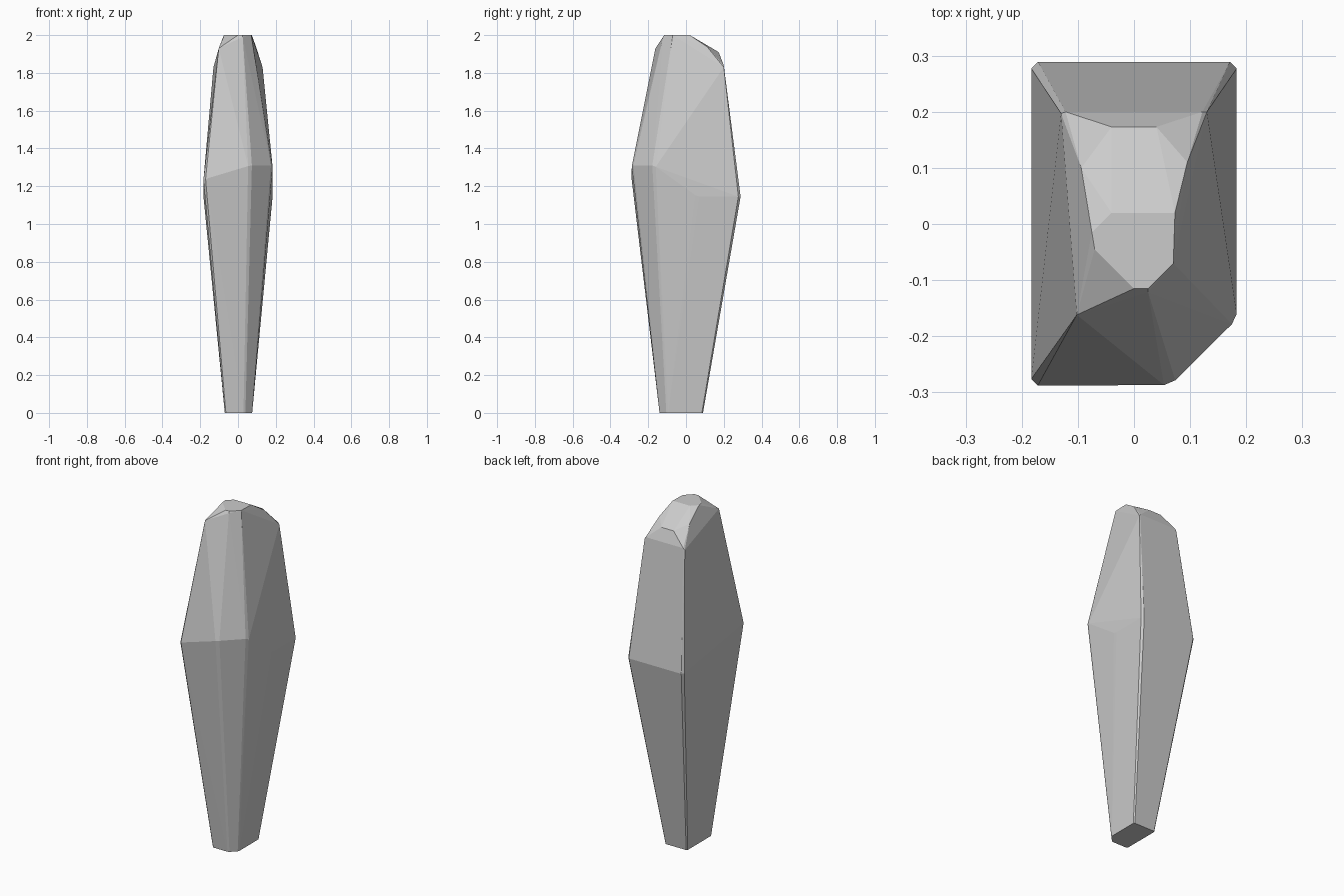
import bpy, bmesh, math
from mathutils import Vector

if "Cube" in bpy.data.objects:
    bpy.data.objects.remove(bpy.data.objects["Cube"])


def chamfered(ring, cut):
    """Nip every corner of a closed ring, leaving two points per corner."""
    pts = [Vector(p) for p in ring]
    out = []
    for i, p in enumerate(pts):
        for q in (pts[i - 1], pts[(i + 1) % len(pts)]):
            out.append(p + (q - p).normalized() * cut)
    return out


# Narrow foot, with its front right corner cut away
foot = [(-0.07, -0.14, 0), (0.035, -0.14, 0), (0.075, -0.1, 0),
        (0.075, 0.09, 0), (-0.07, 0.09, 0)]

# Tilted widest belt
belt = [(-0.183, -0.288, 1.235), (0.065, -0.287, 1.31), (0.183, -0.17, 1.31),
        (0.183, 0.06, 1.145), (0.183, 0.289, 1.145), (-0.183, 0.289, 1.145)]

# Shoulders and sloping back of the cap
shoulder = [(-0.102, -0.162, 1.93), (0.13, 0.2, 1.83), (0.122, 0.2, 1.84),
            (-0.122, 0.2, 1.84), (-0.13, 0.197, 1.83),
            (0.04, 0.173, 1.91), (-0.04, 0.173, 1.91),
            (0.095, 0.11, 1.94), (-0.094, 0.10, 1.94)]

# Flat crown
crown = [(-0.075, -0.045, 1.99), (-0.07, -0.045, 2), (0, -0.115, 2),
         (0.025, -0.115, 2), (0, -0.121, 1.99), (0.025, -0.121, 1.99),
         (0.07, -0.07, 2), (0.073, 0.02, 2), (-0.04, 0.02, 2),
         (-0.075, -0.015, 2)]

# Faceted stone wrapped around the rings
bm = bmesh.new()
for p in chamfered(foot, 0.006) + chamfered(belt, 0.012) + shoulder + crown:
    bm.verts.new(p)
hull = bmesh.ops.convex_hull(bm, input=bm.verts)
bmesh.ops.delete(bm, geom=[v for v in bm.verts if not v.link_faces], context='VERTS')
bmesh.ops.dissolve_limit(bm, angle_limit=math.radians(1), verts=bm.verts, edges=bm.edges)
bmesh.ops.recalc_face_normals(bm, faces=bm.faces)

mesh = bpy.data.meshes.new("standing_stone")
bm.to_mesh(mesh)
bm.free()
stone = bpy.data.objects.new("standing_stone", mesh)
bpy.context.collection.objects.link(stone)
